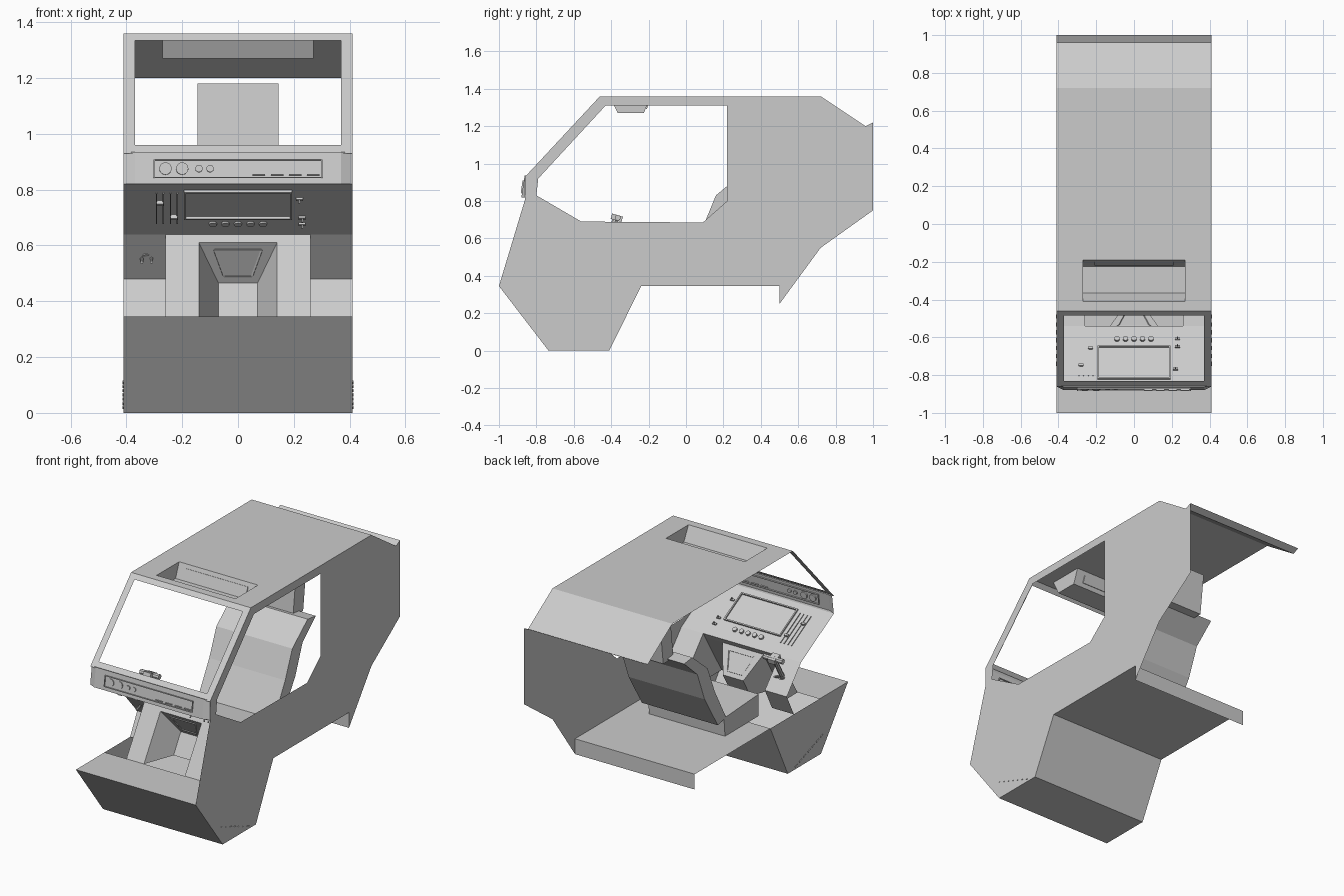
import bpy, bmesh, math
from mathutils import Vector

if "Cube" in bpy.data.objects:
    bpy.data.objects.remove(bpy.data.objects["Cube"])

W = 0.41


def mesh(name, verts, faces):
    me = bpy.data.meshes.new(name)
    me.from_pydata(verts, [], faces)
    ob = bpy.data.objects.new(name, me)
    bpy.context.collection.objects.link(ob)
    return ob


def strip(name, prof, spans=((-W, W),)):
    """Open sheet: a (y, z) profile swept across each x span."""
    v, f = [], []
    for a, b in spans:
        o = len(v)
        for y, z in prof:
            v += [(a, y, z), (b, y, z)]
        f += [(o + 2*i, o + 2*i + 1, o + 2*i + 3, o + 2*i + 2) for i in range(len(prof) - 1)]
    return mesh(name, v, f)


def prism(name, prof, a, b):
    n = len(prof)
    v = [(a, y, z) for y, z in prof] + [(b, y, z) for y, z in prof]
    f = [tuple(range(n))[::-1], tuple(range(n, 2*n))]
    f += [(i, (i + 1) % n, n + (i + 1) % n, n + i) for i in range(n)]
    ob = mesh(name, v, f)
    bm = bmesh.new()
    bm.from_mesh(ob.data)
    bmesh.ops.recalc_face_normals(bm, faces=bm.faces)
    bm.to_mesh(ob.data)
    bm.free()
    return ob


def holed(name, outer, holes):
    """Flat sheet with openings."""
    bm = bmesh.new()
    edges = []
    for loop in [outer] + holes:
        vs = [bm.verts.new(p) for p in loop]
        edges += [bm.edges.new((vs[i], vs[(i + 1) % len(vs)])) for i in range(len(vs))]
    bmesh.ops.triangle_fill(bm, use_beauty=True, use_dissolve=False, edges=edges)
    me = bpy.data.meshes.new(name)
    bm.to_mesh(me)
    bm.free()
    ob = bpy.data.objects.new(name, me)
    bpy.context.collection.objects.link(ob)
    return ob


def box(name, loc, size, rx=0.0):
    bpy.ops.mesh.primitive_cube_add(size=1, location=loc, rotation=(rx, 0, 0))
    ob = bpy.context.object
    ob.name = name
    ob.scale = size
    return ob


def rod(name, p, q, r, n=16):
    p, q = Vector(p), Vector(q)
    bpy.ops.mesh.primitive_cylinder_add(vertices=n, radius=r, depth=(q - p).length, location=(p + q) / 2)
    ob = bpy.context.object
    ob.name = name
    ob.rotation_euler = (q - p).to_track_quat('Z', 'Y').to_euler()
    bpy.ops.object.shade_smooth_by_angle(angle=math.radians(40))
    return ob


def rect(x, y0, z0, y1, z1):
    return [(-x, y0, z0), (x, y0, z0), (x, y1, z1), (-x, y1, z1)]


# right side wall with window opening
side = [(-1, .345), (-.735, 0), (-.41, 0), (-.24, .345), (.5, .345), (.5, .25), (.72, .55), (1, .75),
        (1, 1.22), (.96, 1.2), (.72, 1.36), (-.46, 1.36), (-.86, .93), (-.86, .81)]
window = [(-.79, .92), (-.43, 1.31), (.22, 1.31), (.22, .8), (.09, .685), (-.56, .69), (-.8, .83)]
holed("right_wall", [(W, *p) for p in side], [[(W, *p) for p in window]])

# left side is open above the nose
mesh("left_lower_wall", [(-W, *p) for p in side[:4]], [(0, 1, 2, 3)])

# nose, floor and rear lip
strip("nose_and_floor", [(-.72, .345), (-1, .345), (-.735, 0), (-.41, 0), (-.24, .345), (.5, .345), (.5, .25)])

# roof, hatch recess and rear gutter
holed("roof", rect(W, -.46, 1.36, .72, 1.36), [rect(.27, -.41, 1.36, -.19, 1.36)])
strip("rear_roof_slope", [(.72, 1.36), (.96, 1.2), (1, 1.22)])
hatch = [(-.41, 1.36), (-.365, 1.27), (-.225, 1.27), (-.19, 1.36)]
strip("roof_recess", hatch, ((-.27, .27),))
for s in (-1, 1):
    mesh("recess_end", [(s*.27, *p) for p in hatch], [(0, 1, 2, 3)])
box("recess_slot", (0, -.207, 1.315), (.42, .012, .045), math.radians(-21))

# windscreen frame
def wy(z):
    return -.86 + (z - .93) / .43 * .4
holed("windscreen_frame", rect(W, wy(.93), .93, wy(1.36), 1.36), [rect(.37, wy(.96), .96, wy(1.335), 1.335)])

# front band with chamfered ends
xs = [(-W, -.855), (-.37, -.875), (.37, -.875), (W, -.855)]
bv = []
for z, dy in ((.82, -.005), (.935, .012)):
    bv += [(x, y + dy, z) for x, y in xs]
bv += [(-W, -.86, .93), (W, -.86, .93), (-W, -.86, .82), (W, -.86, .82)]
mesh("front_band", bv, [(0, 1, 5, 4), (1, 2, 6, 5), (2, 3, 7, 6), (4, 5, 6, 7, 9, 8), (10, 0, 1, 2, 3, 11)])
tilt = math.atan2(-.017, .115)


def band_y(z):
    return -.88 + (z - .82) * .148


for z in (.843, .907):
    box("band_panel_rim", (0, band_y(z), z), (.6, .014, .004), tilt)
for x in (-.3, .3):
    box("band_panel_rim", (x, band_y(.875), .875), (.004, .014, .066), tilt)
for x, r in ((-.26, .022), (-.2, .022), (-.14, .013), (-.1, .013)):
    rod("gauge", (x, band_y(.875) - .006, .876), (x, band_y(.875) + .008, .874), r, 20)
for i in range(4):
    box("band_slot", (.075 + i*.065, band_y(.853), .853), (.045, .014, .004), tilt)

# sloping dashboard
D0, D1 = (-.86, .82), (-.54, .64)
strip("dashboard", [D0, D1])
slope = math.atan2(D1[1] - D0[1], D1[0] - D0[0])


def on_dash(name, x, y, sx, sy, h):
    z = D0[1] + (y - D0[0]) * (D1[1] - D0[1]) / (D1[0] - D0[0])
    return box(name, (x, y, z), (sx, sy, h), slope)


for y in (-.82, -.65):
    on_dash("screen_rim", 0, y, .38, .008, .02)
for x in (-.19, .19):
    on_dash("screen_rim", x, -.735, .008, .2, .02)
for x in (-.28, -.23):
    for dx in (-.012, .012):
        on_dash("slider_rail", x + dx, -.71, .005, .22, .012)
    on_dash("slider_knob", x, -.66 if x > -.25 else -.75, .025, .012, .03)
for x, y in ((.22, -.77), (.23, -.65), (.23, -.61)):
    on_dash("toggle_plate", x, y, .025, .012, .016)
    on_dash("toggle_lever", x, y, .006, .006, .045)
for i in range(5):
    x, y = (i - 2) * .045, -.61
    z = .82 - (y + .86) * .5625
    rod("dash_button", (x, y - .004, z - .006), (x, y + .006, z + .011), .014)

# lower dash column, with side knee panels
col = [(-.54, .64), (-.72, .345)]
knee = [(-.54, .64), (-.40, .48), (-.47, .345)]
strip("lower_dash_top", [(-.54, .64), (-.558, .61)], ((-.26, .26),))
strip("lower_dash_sides", [(-.558, .61), (-.72, .345)], ((-.26, -.14), (.14, .26)))
strip("knee_panels", knee, ((-W, -.26), (.26, W)))
for s in (-1, 1):
    mesh("knee_panel_side", [(s*.26, *p) for p in knee + [col[1]]], [(0, 1, 2, 3)])

# centre console shell with tilted screen
cv = []
for x, y, z in ((.14, -.558, .61), (.07, -.46, .465), (.07, -.53, .345), (.14, -.72, .345)):
    cv += [(-x, y, z), (x, y, z)]
mesh("centre_console", cv, [(0, 1, 3, 2), (2, 3, 5, 4), (0, 2, 4, 6), (1, 7, 5, 3)])


def bezel(x, z):
    return Vector((x, -.558 + (.61 - z) * .676, z))


bz = [bezel(-.085, .585), bezel(.085, .585), bezel(.05, .49), bezel(-.05, .49)]
for i in range(4):
    rod("console_screen_rim", bz[i], bz[(i + 1) % 4], .005, 4)

# control stick on the left knee panel
rod("stick_stem", (-.33, -.47, .56), (-.345, -.375, .7), .014, 8)
rod("stick_handle", (-.41, -.365, .71), (-.28, -.365, .71), .016, 8)
box("stick_head", (-.345, -.37, .71), (.05, .06, .03), -.3)
for x in (-.345, -.31):
    rod("stick_prong", (x, -.5, .54), (x, -.42, .57), .006, 8)

# seat
prism("seat_cushion", [(-.34, .345), (-.01, .345), (.0, .46), (-.34, .48)], -.26, .26)
prism("seat_back", [(-.02, .46), (.09, .66), (.16, .83), (.31, .955),
                    (.39, .945), (.26, .83), (.19, .65), (.06, .44)], -.26, .26)
prism("headrest", [(.33, .93), (.36, 1.18), (.46, 1.18), (.43, .93)], -.145, .145)

# row of small steps low on both sides
for s in (-1, 1):
    for i in range(7):
        t = i / 6
        box("side_rib", (s*W, -.74 + .25*t, .11 - .09*t), (.008, .022, .005), -.34)
